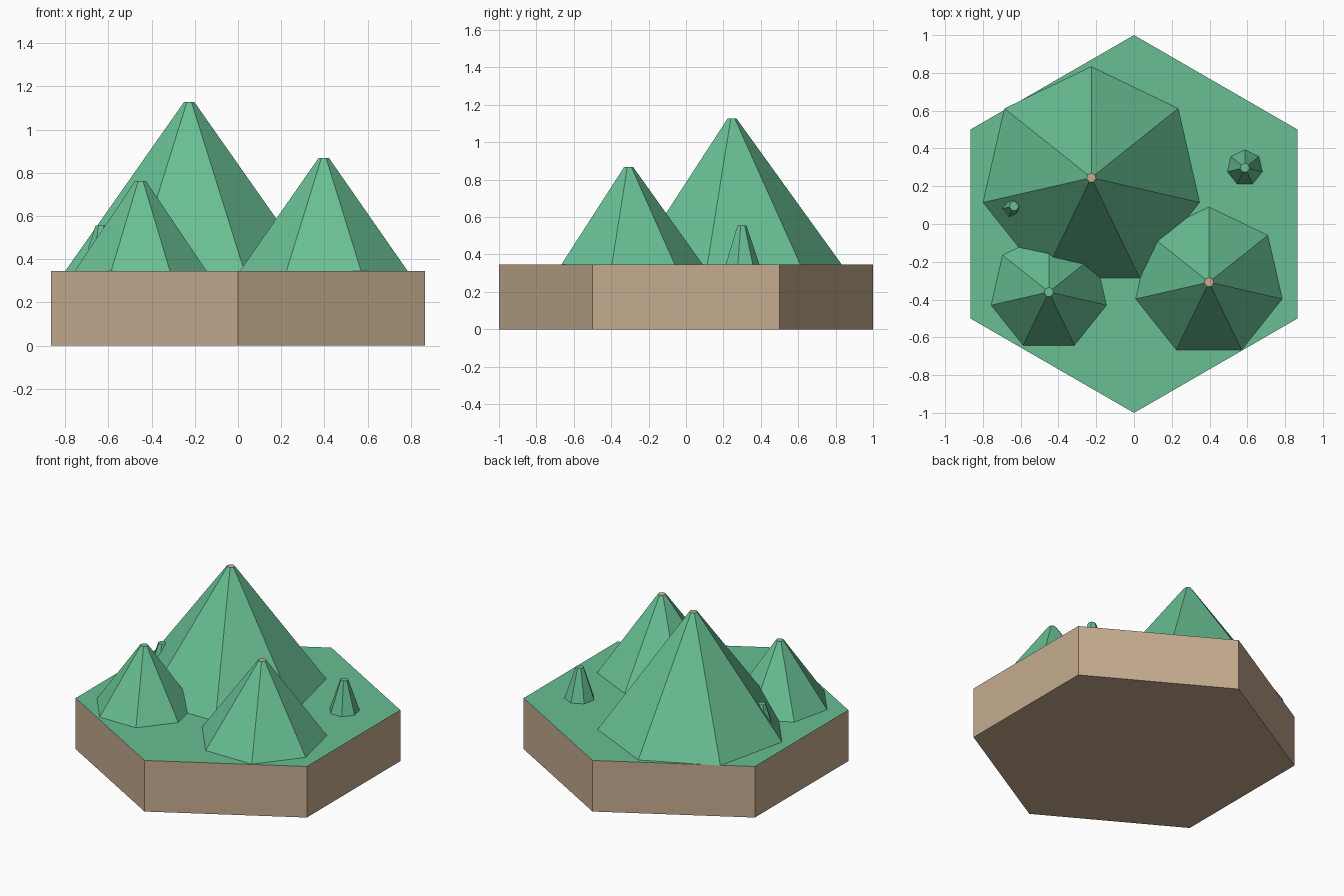
import bpy
import bmesh
from mathutils import Matrix

if "Cube" in bpy.data.objects:
    bpy.data.objects.remove(bpy.data.objects["Cube"])


def material(name, rgb):
    # 8-bit sRGB to linear viewport colour
    lin = [((c / 255 + 0.055) / 1.055) ** 2.4 for c in rgb]
    m = bpy.data.materials.new(name)
    m.diffuse_color = (*lin, 1.0)
    m.use_nodes = True
    m.node_tree.nodes["Principled BSDF"].inputs["Base Color"].default_value = m.diffuse_color
    return m


GRASS = material("grass green", (104, 191, 147))
DIRT = material("earth brown", (197, 172, 144))
TILE_TOP = 0.346


def frustum(name, sides, r1, r2, z0, z1, x, y, mats, top_index, side_index, closed=True):
    """Straight or tapering prism with its first corner pointing to +y."""
    bm = bmesh.new()
    bmesh.ops.create_cone(bm, cap_ends=True, segments=sides, radius1=r1, radius2=r2,
                          depth=z1 - z0, matrix=Matrix.Translation((0, 0, (z0 + z1) / 2)))
    # turn so that a corner lies exactly on +y
    v = max(bm.verts, key=lambda p: p.co.xy.length)
    turn = v.co.xy.angle_signed((0, 1))
    bmesh.ops.rotate(bm, verts=bm.verts, matrix=Matrix.Rotation(-turn, 3, 'Z'))
    bm.normal_update()
    for f in bm.faces:
        f.material_index = top_index if f.normal.z > 0.99 else side_index
    if not closed:
        bmesh.ops.delete(bm, geom=[f for f in bm.faces if f.normal.z < -0.9], context='FACES_ONLY')
    mesh = bpy.data.meshes.new(name)
    bm.to_mesh(mesh)
    bm.free()
    for m in mats:
        mesh.materials.append(m)
    ob = bpy.data.objects.new(name, mesh)
    ob.location = (x, y, 0)
    bpy.context.collection.objects.link(ob)
    return ob


# Hexagonal tile: grass on top, earth on the sides and underneath
frustum("hex_tile", 6, 1, 1, 0, TILE_TOP, 0, 0, [GRASS, DIRT], 0, 1)

# Seven-sided hills: name, x, y, base radius, tip height, bare earth tip
HILLS = [
    ("large_hill", -0.226, 0.245, 0.588, 1.127, True),
    ("medium_hill", 0.397, -0.308, 0.398, 0.868, True),
    ("small_hill", -0.451, -0.360, 0.313, 0.763, False),
    ("right_knoll", 0.587, 0.298, 0.095, 0.556, False),
    ("left_knoll", -0.635, 0.095, 0.095, 0.556, False),
]
for name, x, y, r, top, bare in HILLS:
    frustum(name, 7, r, 0.025, TILE_TOP, top, x, y,
            [GRASS, DIRT] if bare else [GRASS], 1 if bare else 0, 0, closed=False)
